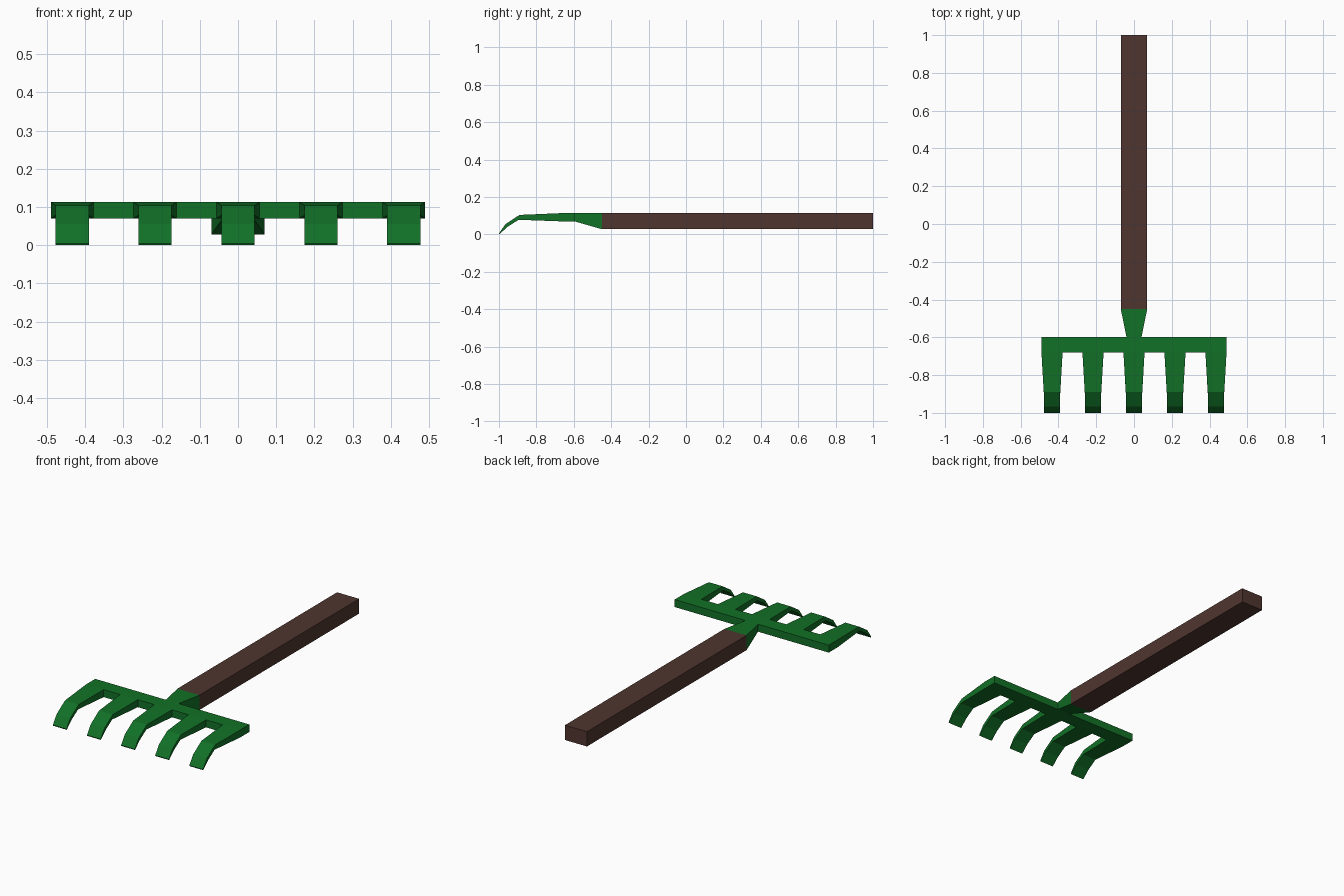
import bpy, bmesh

if "Cube" in bpy.data.objects:
    bpy.data.objects.remove(bpy.data.objects["Cube"])

def material(name, rgb):
    m = bpy.data.materials.new(name)
    m.diffuse_color = (*rgb, 1)
    m.use_nodes = True
    m.node_tree.nodes["Principled BSDF"].inputs["Base Color"].default_value = m.diffuse_color
    return m

green = material("green_paint", (0.006, 0.165, 0.020))
brown = material("brown_wood", (0.080, 0.036, 0.029))

def make_object(name, bm, mat):
    bmesh.ops.remove_doubles(bm, verts=bm.verts, dist=0.0005)
    bmesh.ops.recalc_face_normals(bm, faces=bm.faces)
    me = bpy.data.meshes.new(name)
    bm.to_mesh(me)
    bm.free()
    me.materials.append(mat)
    ob = bpy.data.objects.new(name, me)
    bpy.context.collection.objects.link(ob)

def loft(bm, sections, cx=0, cap_start=False, cap_end=False):
    """Loft rectangles (half_width, y_top, z_top, y_bottom, z_bottom) along y."""
    rings = [[bm.verts.new(p) for p in ((cx - w, yt, zt), (cx + w, yt, zt),
                                        (cx + w, yb, zb), (cx - w, yb, zb))]
             for w, yt, zt, yb, zb in sections]
    for a, b in zip(rings, rings[1:]):
        for i in range(4):
            j = (i + 1) % 4
            bm.faces.new((a[i], a[j], b[j], b[i]))
    if cap_start:
        bm.faces.new(rings[0])
    if cap_end:
        bm.faces.new(rings[-1])

TOP, LOW = 0.113, 0.07
BACK, FRONT = -0.597, -0.68
HALF = 0.056
tines = [-0.434, -0.217, 0, 0.217, 0.434]

# wooden handle
bm = bmesh.new()
loft(bm, [(0.07, 1, 0.113, 1, 0.028), (0.07, -0.45, 0.113, -0.45, 0.028)],
     cap_start=True, cap_end=True)
make_object("handle", bm, brown)

# rake head: crossbar, left open in front where the tines join
bm = bmesh.new()
for i, x in enumerate(tines):
    spans = [(x - HALF, x + HALF, True)]
    if i < 4:
        spans.append((x + HALF, tines[i + 1] - HALF, False))
    for x0, x1, tine in spans:
        def quad(*pts):
            bm.faces.new([bm.verts.new(p) for p in pts])
        for z in (TOP, LOW):
            quad((x0, BACK, z), (x1, BACK, z), (x1, FRONT, z), (x0, FRONT, z))
        for y in ((BACK,) if tine else (BACK, FRONT)):
            quad((x0, y, LOW), (x1, y, LOW), (x1, y, TOP), (x0, y, TOP))
for x in (tines[0] - HALF, tines[-1] + HALF):
    quad((x, BACK, LOW), (x, FRONT, LOW), (x, FRONT, TOP), (x, BACK, TOP))

# curved tines
for x in tines:
    loft(bm, [(HALF, FRONT, TOP, FRONT, LOW),
              (0.0435, -0.89, 0.104, -0.895, 0.078),
              (0.0435, -0.965, 0.055, -0.955, 0.040),
              (0.0435, -1, 0.005, -0.998, 0.0)], x, cap_end=True)
make_object("rake_head", bm, green)

# tapered neck
bm = bmesh.new()
loft(bm, [(0.07, -0.45, 0.113, -0.45, 0.028), (0.04, BACK, TOP, BACK, LOW)],
     cap_start=True, cap_end=True)
make_object("neck", bm, green)
